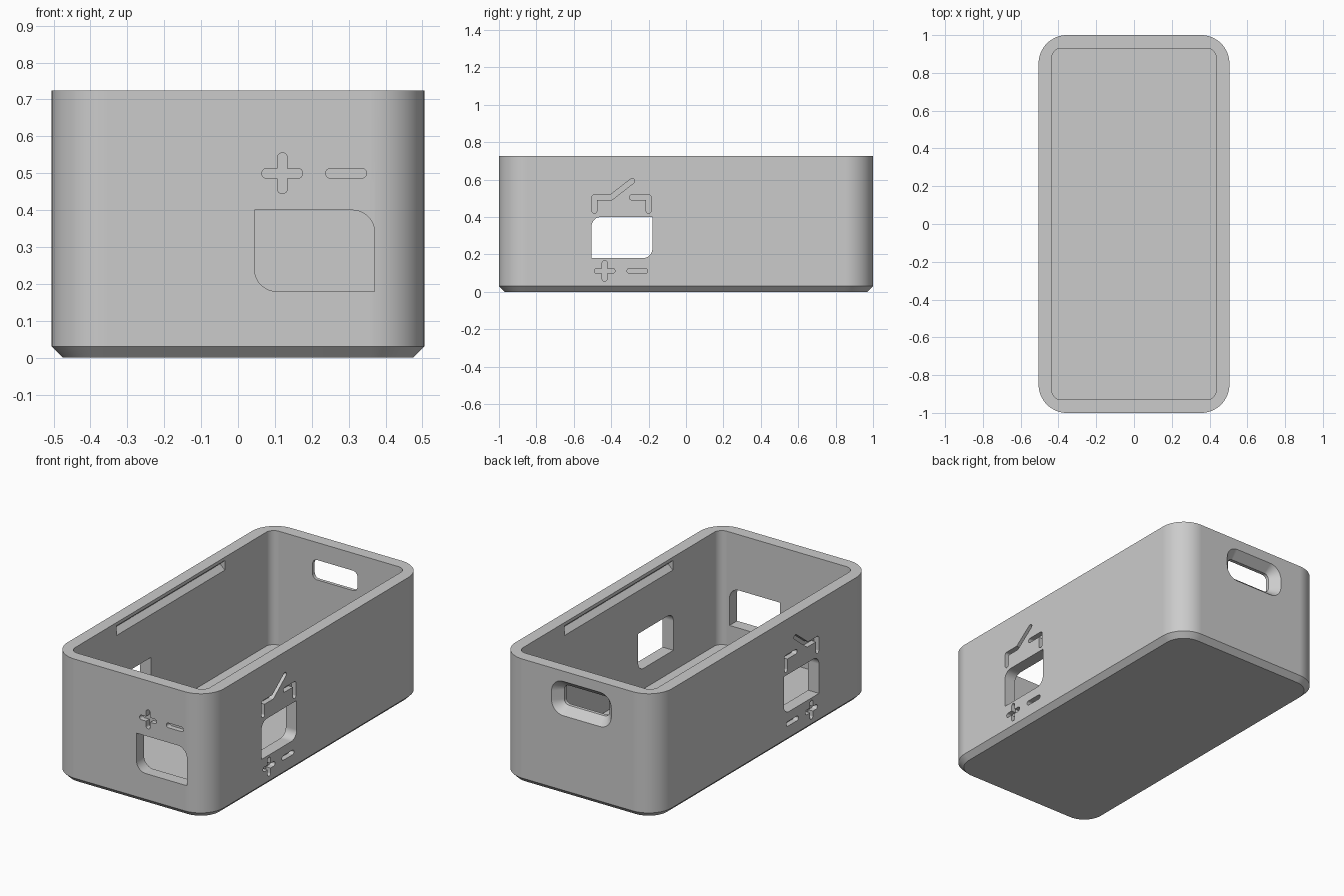
import bpy, bmesh
from math import sin, cos, pi, atan2

if "Cube" in bpy.data.objects:
    bpy.data.objects.remove(bpy.data.objects["Cube"], do_unlink=True)

HX, HY, TOP = 0.505, 1.0, 0.725      # outer half sizes and height
WALL, FLOOR = 0.07, 0.06
STROKE, ENGRAVE = 0.0135, 0.03       # symbol line half width and depth

grey = bpy.data.materials.new("light grey plastic")
grey.use_nodes = True
grey.diffuse_color = (0.6, 0.6, 0.6, 1)
grey.node_tree.nodes["Principled BSDF"].inputs["Base Color"].default_value = (0.6, 0.6, 0.6, 1)

# Frames: (u, v) on a wall, w = depth inward from its outer face
FLAT = lambda u, v, w: (u, v, w)
FRONT = lambda u, v, w: (u, -HY + w, v)
BACK = lambda u, v, w: (u, HY - w, v)
RIGHT = lambda u, v, w: (HX - w, u, v)
LEFT = lambda u, v, w: (-HX + w, u, v)
ALONG = lambda u, v, w: (u, w, v)


def round_rect(u0, u1, v0, v1, radii, n=12):
    """Rectangle outline; radii run lower-left, lower-right, upper-right, upper-left."""
    pts = []
    corners = [(u0, v0, 1, 1), (u1, v0, -1, 1), (u1, v1, -1, -1), (u0, v1, 1, -1)]
    for k, (u, v, su, sv) in enumerate(corners):
        r = radii[k]
        if r == 0:
            pts.append((u, v))
            continue
        for i in range(n + 1):
            a = pi + k * pi / 2 + i * pi / 2 / n
            pts.append((u + su * r + r * cos(a), v + sv * r + r * sin(a)))
    return pts


def capsule(a, b, n=8):
    """Round-ended stroke from a to b."""
    t = atan2(b[1] - a[1], b[0] - a[0])
    pts = []
    for (u, v), start in ((b, t - pi / 2), (a, t + pi / 2)):
        for i in range(n + 1):
            ang = start + pi * i / n
            pts.append((u + STROKE * cos(ang), v + STROKE * sin(ang)))
    return pts


def loft(name, rings, place):
    """Closed solid through a list of (outline, depth) rings."""
    bm = bmesh.new()
    loops = [[bm.verts.new(place(u, v, w)) for u, v in outline] for outline, w in rings]
    for lo, hi in zip(loops, loops[1:]):
        for i in range(len(lo)):
            j = (i + 1) % len(lo)
            bm.faces.new((lo[i], lo[j], hi[j], hi[i]))
    bm.faces.new(loops[0])
    bm.faces.new(loops[-1])
    bmesh.ops.recalc_face_normals(bm, faces=bm.faces)
    mesh = bpy.data.meshes.new(name)
    bm.to_mesh(mesh)
    bm.free()
    mesh.materials.append(grey)
    obj = bpy.data.objects.new(name, mesh)
    bpy.context.collection.objects.link(obj)
    return obj


def cut(rings, place):
    """Subtract a lofted solid from the case."""
    cutter = loft("cutter", rings, place)
    cutter.hide_render = True
    bpy.context.view_layer.objects.active = case
    mod = case.modifiers.new("cut", "BOOLEAN")
    mod.operation, mod.solver, mod.object = "DIFFERENCE", "EXACT", cutter
    bpy.ops.object.modifier_apply(modifier=mod.name)
    bpy.data.objects.remove(cutter, do_unlink=True)


def engrave(place, *path):
    for a, b in zip(path, path[1:]):
        cut([(capsule(a, b), -0.02), (capsule(a, b), ENGRAVE)], place)


def plus_minus(place, plus_u, minus_u, v, arm=0.042):
    engrave(place, (plus_u - arm, v), (plus_u + arm, v))
    engrave(place, (plus_u, v - arm), (plus_u, v + arm))
    engrave(place, (minus_u - arm, v), (minus_u + arm, v))


def window(place, u0, u1, radii):
    shape = round_rect(u0, u1, 0.18, 0.4, radii)
    cut([(shape, -0.05), (shape, WALL + 0.05)], place)


# Case shell with chamfered base
def plan(inset, r):
    return round_rect(-HX + inset, HX - inset, -HY + inset, HY - inset, [r] * 4, 16)


case = loft("case", [(plan(0.03, 0.12), 0), (plan(0, 0.15), 0.03), (plan(0, 0.15), TOP)], FLAT)

# Cavity
cut([(plan(WALL, 0.05), FLOOR), (plan(WALL, 0.05), TOP + 0.1)], FLAT)

# Lid grooves inside the long walls
for s in (-1, 1):
    groove = [(s * 0.425, 0.64), (s * 0.465, 0.678), (s * 0.425, 0.715)]
    cut([(groove, -0.5), (groove, 0.5)], ALONG)

# Front window and polarity marks
window(FRONT, 0.045, 0.37, (0.06, 0, 0.06, 0))
plus_minus(FRONT, 0.12, 0.293, 0.5)

# Side windows with switch symbol and polarity marks
for side in (RIGHT, LEFT):
    window(side, -0.505, -0.18, (0, 0.05, 0, 0.05))
    plus_minus(side, -0.435, -0.26, 0.112)
    engrave(side, (-0.49, 0.433), (-0.49, 0.505), (-0.4, 0.505), (-0.288, 0.592))
    engrave(side, (-0.29, 0.505), (-0.2, 0.505), (-0.2, 0.433))


# Tapered port in the back wall
def port(du, dv, r):
    return round_rect(-0.025 - du, -0.025 + du, 0.565 - dv, 0.565 + dv, [r] * 4)


inner, outer = port(0.145, 0.058, 0.03), port(0.193, 0.1, 0.075)
cut([(outer, -0.03), (outer, 0), (inner, 0.05), (inner, WALL + 0.05)], BACK)

# Shading
bpy.ops.object.select_all(action="DESELECT")
case.select_set(True)
bpy.context.view_layer.objects.active = case
bpy.ops.object.shade_smooth_by_angle(angle=pi / 7)
weighted = case.modifiers.new("flat walls", "WEIGHTED_NORMAL")
weighted.keep_sharp = True
